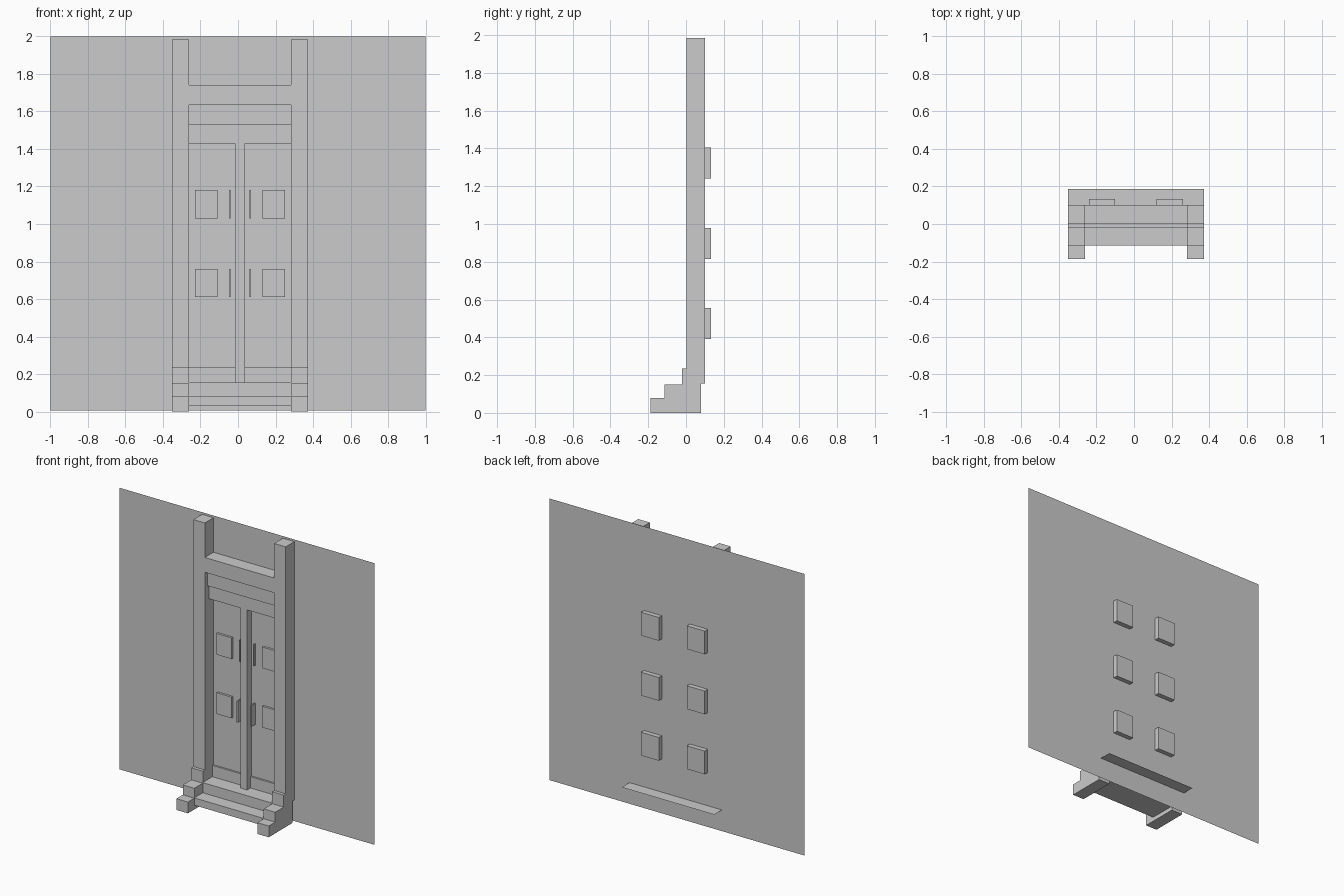
import bpy
import bmesh

if "Cube" in bpy.data.objects:
    bpy.data.objects.remove(bpy.data.objects["Cube"])

CX = 0.01        # doorway centre line
WALL = 0.1       # y of the wall plane


def finish(name, bm):
    bmesh.ops.recalc_face_normals(bm, faces=bm.faces)
    me = bpy.data.meshes.new(name)
    bm.to_mesh(me)
    bm.free()
    ob = bpy.data.objects.new(name, me)
    bpy.context.collection.objects.link(ob)
    return ob


def box(name, x, y, z):
    """Box from (min, max) ranges."""
    bm = bmesh.new()
    bmesh.ops.create_cube(bm, size=1)
    for v in bm.verts:
        v.co = [r[0] if c < 0 else r[1] for c, r in zip(v.co, (x, y, z))]
    return finish(name, bm)


def sheet(name, pts):
    """Single flat face."""
    bm = bmesh.new()
    bm.faces.new([bm.verts.new(p) for p in pts])
    return finish(name, bm)


def prism(name, x, profile):
    """Y-Z profile extruded along x."""
    bm = bmesh.new()
    f = bm.faces.new([bm.verts.new((x[0], y, z)) for y, z in profile])
    ext = bmesh.ops.extrude_face_region(bm, geom=[f])
    bmesh.ops.translate(bm, vec=(x[1] - x[0], 0, 0),
                        verts=[g for g in ext["geom"] if isinstance(g, bmesh.types.BMVert)])
    return finish(name, bm)


def sided(s, a, b):
    """Range a..b from the centre line, on side s."""
    return tuple(sorted((CX + s * a, CX + s * b)))


inner, outer = 0.272, 0.362
span = (CX - inner, CX + inner)

# Thin wall and flat threshold running out behind it
sheet("wall", [(-1, WALL, 0.005), (1, WALL, 0.005), (1, WALL, 2), (-1, WALL, 2)])
sheet("threshold", [(CX - outer, -0.02, 0.155), (CX + outer, -0.02, 0.155),
                    (CX + outer, 0.187, 0.155), (CX - outer, 0.187, 0.155)])

# Lintel with two stepped-back mouldings
box("lintel", span, (0.003, WALL), (1.635, 1.74))
box("upper_moulding", span, (0.03, WALL), (1.53, 1.635))
box("lower_moulding", span, (0.05, WALL), (1.43, 1.53))

# Centre post and kick board
box("centre_post", (CX - 0.027, CX + 0.027), (0.05, WALL), (0.155, 1.43))
box("kick_board", span, (0.087, WALL), (0.155, 0.235))

# Entrance steps
box("lower_step", span, (-0.115, 0.08), (0.03, 0.082))
box("upper_step", span, (-0.02, 0.08), (0.082, 0.154))

stair = [(-0.187, 0), (-0.187, 0.08), (-0.115, 0.08), (-0.115, 0.15),
         (-0.02, 0.15), (-0.02, 0.235), (0.08, 0.235), (0.08, 0)]

for side, s in (("left", -1), ("right", 1)):
    # Pillar and its stepped plinth
    box(f"{side}_pillar", sided(s, inner, outer), (0.003, WALL), (0.155, 1.985))
    prism(f"{side}_plinth", sided(s, inner, outer), stair)
    # Front door panels, pull plates and handles
    for i, z in enumerate((0.61, 1.03)):
        box(f"{side}_front_panel_{i}", sided(s, 0.12, 0.24), (0.085, WALL), (z, z + 0.15))
        depth = (0.045, 0.02)[i]
        box(f"{side}_handle_{i}", sided(s, 0.05, 0.059), (WALL - depth, WALL), (z, z + 0.15))
    # Raised panels on the back
    for i, z in enumerate((0.39, 0.815, 1.24)):
        box(f"{side}_back_panel_{i}", sided(s, 0.11, 0.25), (WALL, 0.133), (z, z + 0.165))
